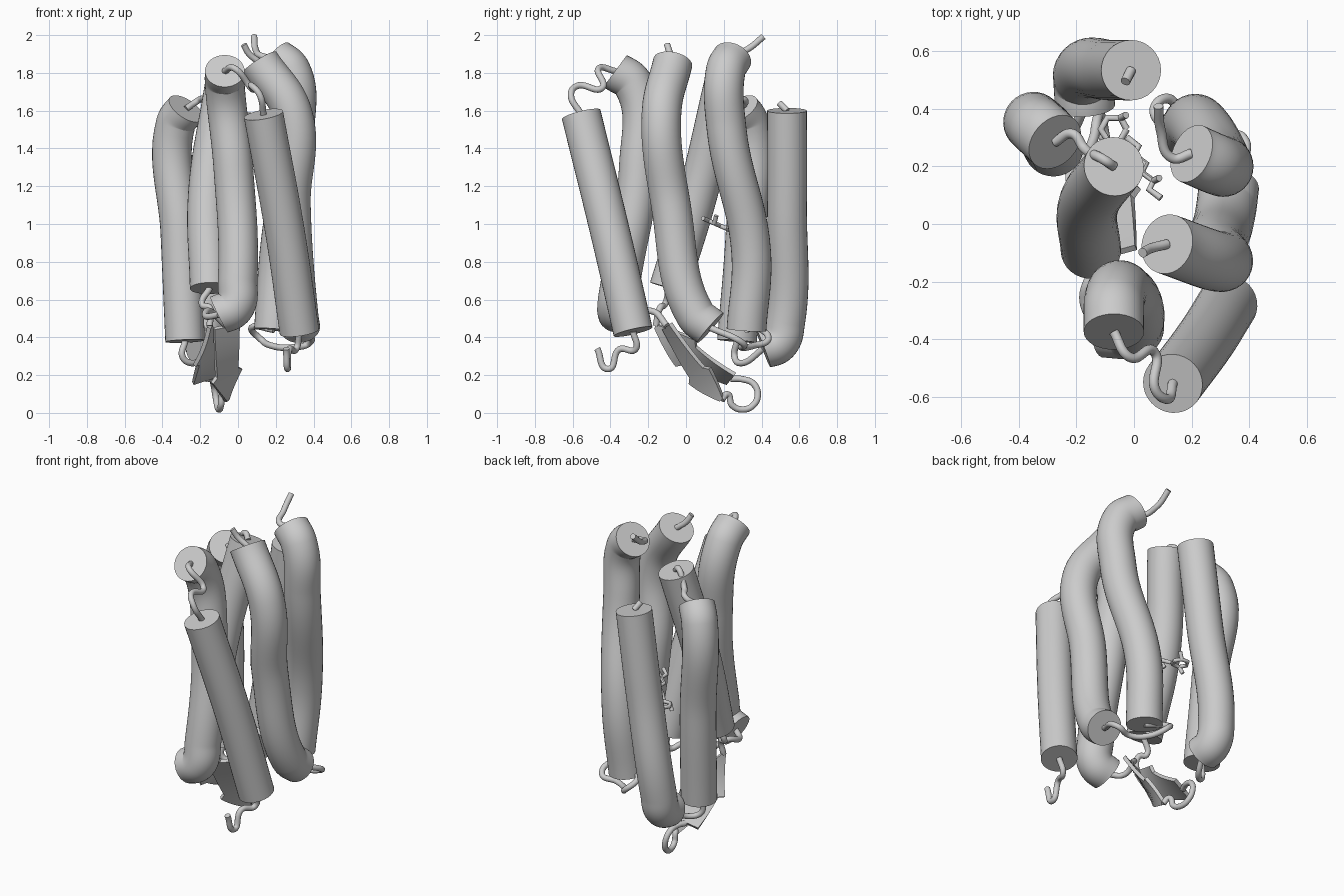
import bpy, bmesh
from math import sin, cos, pi
from mathutils import Vector as V

if "Cube" in bpy.data.objects:
    bpy.data.objects.remove(bpy.data.objects["Cube"])


def smooth(ob):
    bpy.ops.object.select_all(action='DESELECT')
    ob.select_set(True)
    bpy.context.view_layer.objects.active = ob
    if ob.type == 'CURVE':
        bpy.ops.object.convert(target='MESH')
    bpy.ops.object.shade_smooth_by_angle(angle=.7)


def tube(name, pts, r, handle='AUTO', sides=6):
    """Round capped tube swept through a few points."""
    cu = bpy.data.curves.new(name, 'CURVE')
    cu.dimensions = '3D'
    cu.bevel_depth = r
    cu.bevel_resolution = sides
    cu.use_fill_caps = True
    sp = cu.splines.new('BEZIER')
    sp.bezier_points.add(len(pts) - 1)
    for bp, p in zip(sp.bezier_points, pts):
        bp.co = p
        bp.handle_left_type = bp.handle_right_type = handle
    ob = bpy.data.objects.new(name, cu)
    bpy.context.collection.objects.link(ob)
    smooth(ob)


def helix(name, *pts):
    """Thick rod; returns its top and bottom end."""
    tube('helix_' + name, pts, .105, sides=14)
    return V(pts[0]), V(pts[-1])


def loop(name, start, end, *offsets):
    """Thin strand from start to end, bent by offsets from the straight line."""
    n = len(offsets) + 1
    mids = [start.lerp(end, (i + 1) / n) + V(o) for i, o in enumerate(offsets)]
    tube('loop_' + name, [start, *mids, end], .017)


def ribbon(name, start, end, sag, side0, side1, width):
    """Flat twisting strand with an arrow head at its end."""
    start, end, n, thick = V(start), V(end), 20, .011
    axis = (end - start).normalized()
    bm = bmesh.new()
    rings = []
    for k in range(n + 1):
        t = k / n
        c = start.lerp(end, t) + V((0, 0, -sag * sin(pi * t)))
        s = V(side0).lerp(V(side1), t)
        s = (s - axis * s.dot(axis)).normalized()
        up = axis.cross(s) * thick
        w = width if t < .6 else .012 + width * 3.2 * (1 - t)
        rings.append([bm.verts.new(c + s * a * w + up * b)
                      for a, b in ((-1, -1), (1, -1), (1, 1), (-1, 1))])
    for a, b in zip(rings, rings[1:]):
        for i in range(4):
            bm.faces.new((a[i], a[i - 1], b[i - 1], b[i]))
    bm.faces.new(rings[0])
    bm.faces.new(rings[-1])
    bmesh.ops.recalc_face_normals(bm, faces=bm.faces)
    me = bpy.data.meshes.new(name)
    bm.to_mesh(me)
    bm.free()
    ob = bpy.data.objects.new(name, me)
    bpy.context.collection.objects.link(ob)
    smooth(ob)
    return start, end


# Seven helix rods standing in a ring
top_a, low_a = helix('front_right', (.135, -.555, 1.58), (.25, -.4, .95), (.325, -.28, .43))
top_b, low_b = helix('front', (-.07, -.375, 1.81), (-.07, -.28, 1.74), (-.025, -.25, 1.3),
                     (-.002, -.345, .7), (-.02, -.365, .56), (-.1, -.36, .52))
top_c, low_c = helix('centre_left', (-.07, .2, 1.74), (-.16, .06, 1.15), (-.15, -.09, .66))
top_d, low_d = helix('left', (-.275, .285, 1.61), (-.33, .335, 1.53), (-.305, .315, .95), (-.28, .27, .38))
top_e, low_e = helix('back', (-.01, .535, 1.6), (-.08, .535, 1.1), (-.175, .525, .48),
                     (-.175, .49, .37), (-.17, .41, .34))
top_f, low_f = helix('back_right', (.2, .245, 1.88), (.28, .21, 1.81), (.3, .215, 1.5),
                     (.22, .345, .85), (.19, .32, .44))
top_g, low_g = helix('right', (.115, -.07, 1.855), (.29, -.13, 1.58), (.28, -.08, 1.1),
                     (.32, .05, .52), (.33, .13, .45))

# Two flat strands under the ring
start_1, end_1 = ribbon('strand_near', (-.06, -.1, .46), (-.06, .19, .07), .03, (1, .2, .3), (.5, .6, .5), .07)
start_2, end_2 = ribbon('strand_far', (-.165, .24, .18), (-.15, -.16, .46), .03, (1, .3, .3), (.3, .6, .6), .08)

# Thin loops joining the rods
loop('top_front', top_a, top_b, (.02, -.09, .06), (.02, -.09, .06), (.06, 0, 0), (.01, -.05, .06))
loop('top_left', top_c, top_d, (.02, 0, .06), (0, .02, 0), (.01, .05, .01))
loop('bottom_left', low_d, low_e, (-.05, -.06, -.07), (-.03, -.07, -.09))
loop('bottom_right', low_f, low_g, (-.14, .09, .01), (-.12, .18, -.05), (-.08, .13, -.09),
     (.0, .1, -.1), (.07, .14, -.08))
loop('front_to_strand', low_b, start_1, (-.08, -.02, .01), (-.08, 0, .06))
loop('strand_to_centre', end_2, low_c, (0, 0, .03), (-.04, 0, -.02))

# Hairpin turn as a circular arc
arc = [V((-.08 - .01 * i, .3 - .08 * cos(i * pi / 4), .098 - .08 * sin(i * pi / 4))) for i in range(7)]
tube('loop_hairpin', [end_1, *arc, start_2], .017)

# Free tails
loop('tail_bottom', low_a, low_a + V((-.07, -.19, -.09)), (0, .06, -.07), (-.02, .02, -.05), (-.01, .01, -.13))
loop('tail_right', top_g, top_g + V((-.085, -.03, .095)), (-.015, 0, 0))
loop('tail_back_right', top_f, top_f + V((-.115, .165, .112)), (-.03, -.07, -.03), (-.03, -.03, -.03))
loop('tail_back', top_e, top_e + V((-.02, -.04, .04)))

# Small stick molecule inside: zigzag chain, hexagonal ring, side sticks
chain = [V((.08 - .013 * i + .014 * (-1) ** i, .09 + .03 * i, 1.03 - .013 * i)) for i in range(8)]
hexa = [chain[-1] + V((-.045 + .045 * cos(i * pi / 3), .03 + .045 * sin(i * pi / 3), 0)) for i in range(7)]
tube('stick_chain', chain, .012, 'VECTOR', 3)
tube('stick_ring', hexa, .012, 'VECTOR', 3)
for i, p in enumerate((chain[2], chain[5], hexa[1], hexa[4])):
    out = V((.02 * (-1) ** i, .01, .04 * (-1) ** i))
    tube('stick_branch_%d' % i, [p, p + out], .012, 'VECTOR', 3)
